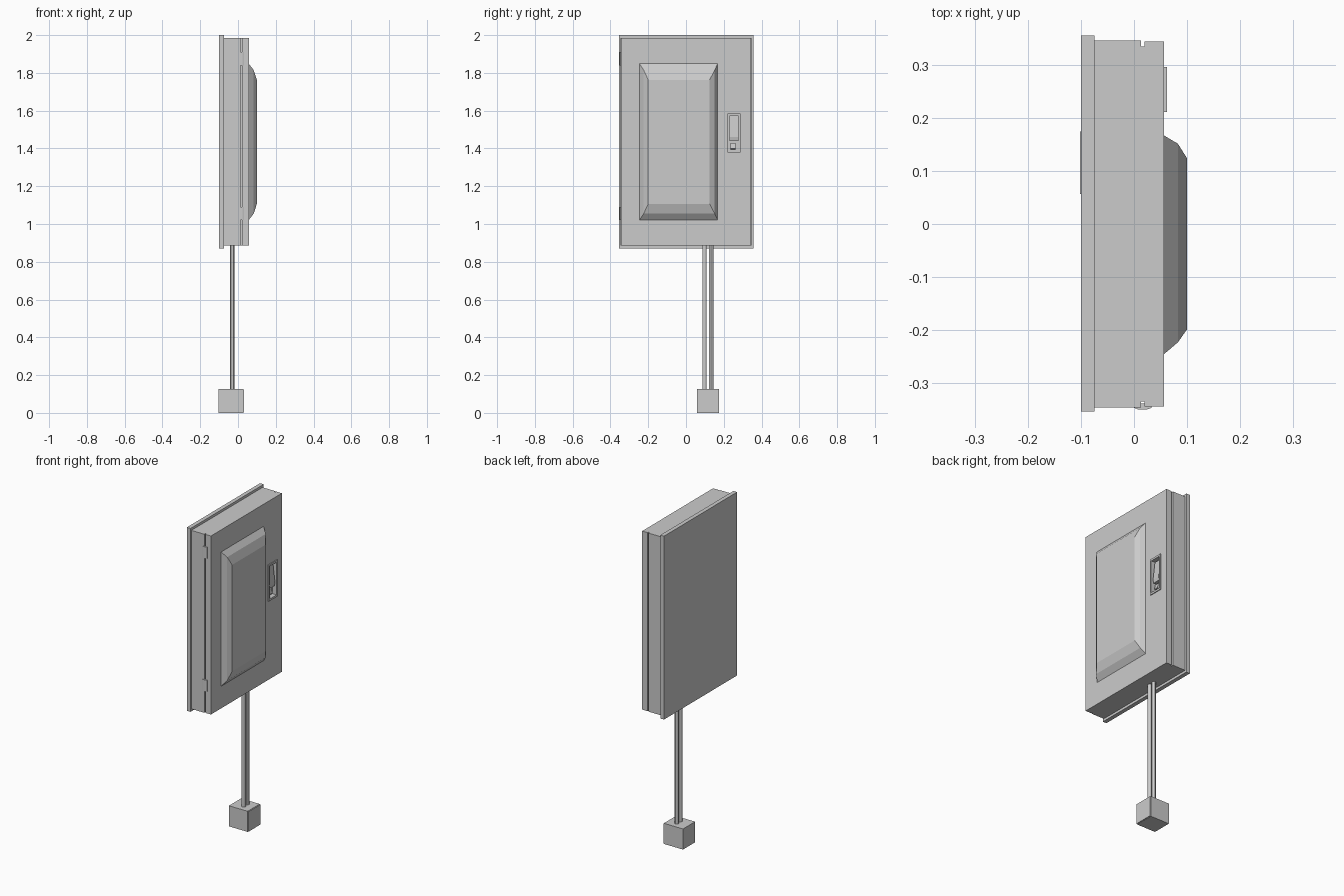
import bpy, bmesh, math
from mathutils import Vector

if "Cube" in bpy.data.objects:
    bpy.data.objects.remove(bpy.data.objects["Cube"])


def finish(name, bm):
    bmesh.ops.recalc_face_normals(bm, faces=bm.faces)
    me = bpy.data.meshes.new(name)
    bm.to_mesh(me)
    bm.free()
    ob = bpy.data.objects.new(name, me)
    bpy.context.collection.objects.link(ob)
    return ob


def box(name, x, y, z):
    bm = bmesh.new()
    bmesh.ops.create_cube(bm, size=1)
    for v in bm.verts:
        v.co = Vector([(r[0] + r[1]) / 2 + c * (r[1] - r[0]) for c, r in zip(v.co, (x, y, z))])
    return finish(name, bm)


def prism(name, pts, axis, a, b):
    """Extrude a 2D profile along z (xy profile) or y (xz profile)."""
    bm = bmesh.new()
    put = (lambda p: (p[0], p[1], a)) if axis == 'z' else (lambda p: (p[0], a, p[1]))
    face = bm.faces.new([bm.verts.new(put(p)) for p in pts])
    new = bmesh.ops.extrude_face_region(bm, geom=[face])['geom']
    d = Vector((0, 0, b - a)) if axis == 'z' else Vector((0, b - a, 0))
    bmesh.ops.translate(bm, vec=d, verts=[v for v in new if isinstance(v, bmesh.types.BMVert)])
    return finish(name, bm)


def loft(name, rings):
    """Stack of rectangles (x, y0, y1, z0, z1) joined and capped."""
    bm = bmesh.new()
    loops = [[bm.verts.new((x, y, z)) for y, z in ((y0, z0), (y1, z0), (y1, z1), (y0, z1))]
             for x, y0, y1, z0, z1 in rings]
    for p, q in zip(loops, loops[1:]):
        for i in range(4):
            j = (i + 1) % 4
            bm.faces.new((p[i], p[j], q[j], q[i]))
    bm.faces.new(loops[0])
    bm.faces.new(loops[-1])
    return finish(name, bm)


# Wall plate behind the cabinet
box("back_plate", (-0.10, -0.075), (-0.355, 0.357), (0.87, 2.0))

# Cabinet and door in one profile, with the door gap as a notch on both sides
half = [(-0.075, 0.347), (0.013, 0.347), (0.013, 0.336), (0.02, 0.336), (0.02, 0.345), (0.057, 0.345)]
cabinet = prism("cabinet", half + [(x, -y) for x, y in reversed(half)], 'z', 0.885, 1.985)

# Recess for the latch
cutter = box("latch_cutter", (0.033, 0.10), (0.221, 0.288), (1.382, 1.583))
cutter.hide_render = True
mod = cabinet.modifiers.new("recess", 'BOOLEAN')
mod.object = cutter
mod.operation = 'DIFFERENCE'
mod.solver = 'EXACT'
bpy.context.view_layer.objects.active = cabinet
bpy.ops.object.modifier_apply(modifier=mod.name)
bpy.data.objects.remove(cutter)

# Raised door panel with two-step sloping sides
loft("door_panel", [(0.056, -0.247, 0.168, 1.02, 1.85),
                    (0.083, -0.224, 0.152, 1.055, 1.815),
                    (0.10, -0.20, 0.125, 1.107, 1.763)])

# Latch rim, four strips around the recess
for name, y, z in (("left", (0.212, 0.221), (1.37, 1.595)), ("right", (0.288, 0.297), (1.37, 1.595)),
                   ("bottom", (0.221, 0.288), (1.37, 1.382)), ("top", (0.221, 0.288), (1.583, 1.595))):
    box("latch_rim_" + name, (0.056, 0.062), y, z)

# Sloping latch paddle and its small lock tab
prism("latch_paddle", [(0.033, 1.575), (0.044, 1.575), (0.058, 1.46), (0.054, 1.44), (0.033, 1.44)],
      'y', 0.231, 0.278)
prism("latch_tab", [(0.033, 1.425), (0.046, 1.43), (0.052, 1.40), (0.033, 1.395)], 'y', 0.236, 0.262)

# Hinges bridging the gap on the left side
for name, z in (("lower", 1.02), ("upper", 1.84)):
    prism(name + "_hinge", [(0.0, -0.34), (0.0, -0.348), (0.008, -0.351), (0.024, -0.351),
                            (0.033, -0.348), (0.033, -0.34)], 'z', z, z + 0.07)

# Conduits running down to the floor box
for i, y in enumerate((0.098, 0.133)):
    prism("conduit_%d" % (i + 1),
          [(-0.03 + 0.0118 * math.cos(t * math.pi / 6), y + 0.0118 * math.sin(t * math.pi / 6))
           for t in range(12)], 'z', 0.12, 0.89)
    bpy.context.view_layer.objects.active = bpy.data.objects["conduit_%d" % (i + 1)]
    bpy.context.object.select_set(True)
    bpy.ops.object.shade_smooth_by_angle()
    bpy.context.object.select_set(False)

# Floor junction box with a thin cover
box("junction_box", (-0.102, 0.026), (0.057, 0.175), (0.0, 0.127))
box("junction_cover", (0.026, 0.031), (0.059, 0.173), (0.002, 0.125))
